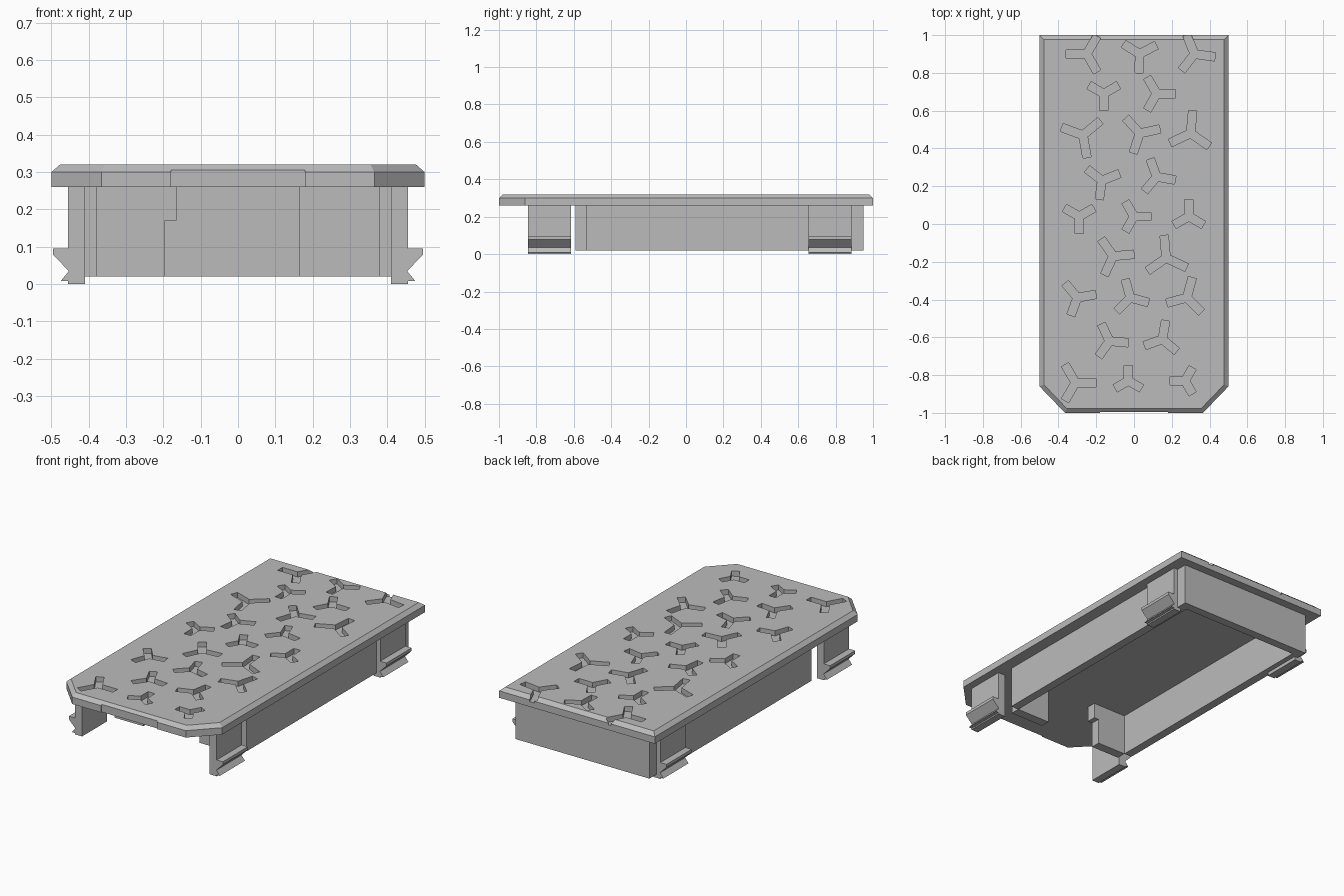
import bpy, bmesh, math
from mathutils import Vector

cube = bpy.data.objects.get("Cube")
if cube:
    bpy.data.objects.remove(cube, do_unlink=True)

grey = bpy.data.materials.new("plain grey")
grey.use_nodes = True
colour = (0.5, 0.5, 0.5, 1)
grey.diffuse_color = colour
grey.node_tree.nodes["Principled BSDF"].inputs["Base Color"].default_value = colour


def finish(bm, name):
    """Turn a bmesh into a named, flat shaded object."""
    bmesh.ops.recalc_face_normals(bm, faces=bm.faces)
    mesh = bpy.data.meshes.new(name)
    bm.to_mesh(mesh)
    bm.free()
    mesh.materials.append(grey)
    obj = bpy.data.objects.new(name, mesh)
    bpy.context.collection.objects.link(obj)
    return obj


def loft(bm, rings):
    """Join closed rings of points and cap both ends."""
    loops = [[bm.verts.new(p) for p in ring] for ring in rings]
    for low, high in zip(loops, loops[1:]):
        for i in range(len(low)):
            j = (i + 1) % len(low)
            bm.faces.new((low[i], low[j], high[j], high[i]))
    bm.faces.new(loops[0][::-1])
    bm.faces.new(loops[-1])


def box(bm, x0, x1, y0, y1, z0, z1):
    corners = [(x0, y0), (x1, y0), (x1, y1), (x0, y1)]
    loft(bm, [[(x, y, z) for x, y in corners] for z in (z0, z1)])


def carve(target, cutter):
    """Subtract the cutter, keep the result and drop the cutter."""
    cutter.hide_render = True
    mod = target.modifiers.new("carve", "BOOLEAN")
    mod.operation = "DIFFERENCE"
    mod.solver = "EXACT"
    mod.object = cutter
    bpy.context.view_layer.update()
    graph = bpy.context.evaluated_depsgraph_get()
    mesh = bpy.data.meshes.new_from_object(target.evaluated_get(graph))
    target.modifiers.clear()
    target.data = mesh
    bpy.data.objects.remove(cutter, do_unlink=True)


UNDER, SHOULDER, TOP = 0.26, 0.30, 0.32
RIM = 0.023

# Cover plate with cut front corners and a sloped upper rim
half = [(0.365, -1), (0.5, -0.86), (0.5, 1)]
outline = half + [(-x, y) for x, y in reversed(half)]
k = RIM * math.tan(math.pi / 8)
half_top = [(0.365 - k, RIM - 1), (0.5 - RIM, k - 0.86), (0.5 - RIM, 1 - RIM)]
inset = half_top + [(-x, y) for x, y in reversed(half_top)]
bm = bmesh.new()
loft(bm, [[(x, y, UNDER) for x, y in outline],
          [(x, y, SHOULDER) for x, y in outline],
          [(x, y, TOP) for x, y in inset]])
plate = finish(bm, "cover_plate")

# Three-armed grip recesses: centre x, centre y, arm angle, arm length
recesses = [
    (-.25, .9, 60, .11), (.03, .9, 28, .1), (.32, .9, -8, .11),
    (-.16, .69, 30, .09), (.12, .69, 0, .1),
    (-.27, .47, 40, .12), (.03, .48, 12, .11), (.3, .48, 85, .12),
    (-.17, .23, 22, .1), (.12, .25, -10, .1),
    (-.29, .04, 30, .09), (0, .04, 0, .09), (.29, .04, 90, .09),
    (-.11, -.17, 5, .11), (.17, -.18, 95, .12),
    (-.3, -.39, 10, .1), (-.02, -.39, -15, .1), (.28, -.39, 75, .11),
    (-.13, -.62, -5, .1), (.15, -.61, 80, .1),
    (-.31, -.84, 0, .11), (-.03, -.83, 90, .08), (.27, -.83, 60, .08),
]


def three_arms(cx, cy, degrees, length, half_width=0.022):
    points = []
    for arm in range(3):
        a = math.radians(degrees + 120 * arm)
        along = Vector((math.cos(a), math.sin(a)))
        side = Vector((-along.y, along.x)) * half_width
        crook = a + math.pi / 3
        r = half_width / math.sin(math.pi / 3)
        points += [along * length - side, along * length + side,
                   Vector((math.cos(crook), math.sin(crook))) * r]
    return [(p.x + cx, p.y + cy) for p in points]


bm = bmesh.new()
for spec in recesses:
    shape = three_arms(*spec)
    loft(bm, [[(x, y, z) for x, y in shape] for z in (TOP - 0.03, TOP + 0.05)])
carve(plate, finish(bm, "recess_cutter"))

# Shallow finger notch in the front edge
bm = bmesh.new()
box(bm, -0.18, 0.18, -1.1, -0.993, 0.2, 0.305)
carve(plate, finish(bm, "notch_cutter"))

# Skirt walls under the plate
FLOOR, OUT, IN = 0.02, 0.43, 0.38
for side, name in ((1, "left"), (-1, "right")):
    bm = bmesh.new()
    box(bm, side * IN, side * OUT, -0.535, 0.95, FLOOR, UNDER)
    finish(bm, name + "_side_wall")
bm = bmesh.new()
box(bm, -IN, IN, 0.9, 0.95, FLOOR, UNDER)
finish(bm, "back_wall")

# Front wall halves either side of the opening, the right one stepped
bm = bmesh.new()
box(bm, 0.165, IN, -0.59, -0.535, FLOOR, UNDER)
finish(bm, "left_front_wall")
bm = bmesh.new()
step = [(-IN, FLOOR), (-0.195, FLOOR), (-0.195, 0.17),
        (-0.165, 0.17), (-0.165, UNDER), (-IN, UNDER)]
loft(bm, [[(x, y, z) for x, z in step] for y in (-0.59, -0.535)])
finish(bm, "right_front_wall")

# Hooked snap clips
hook = [(0.41, 0), (0.455, 0), (0.455, 0.008), (0.475, 0.008), (0.453, 0.035),
        (0.495, 0.078), (0.495, 0.095), (0.455, 0.095), (0.455, UNDER), (0.41, UNDER)]
for side, name in ((1, "left"), (-1, "right")):
    for y, end in ((-0.845, "front"), (0.655, "back")):
        bm = bmesh.new()
        loft(bm, [[(side * x, v, z) for x, z in hook] for v in (y, y + 0.23)])
        finish(bm, f"{end}_{name}_clip")
